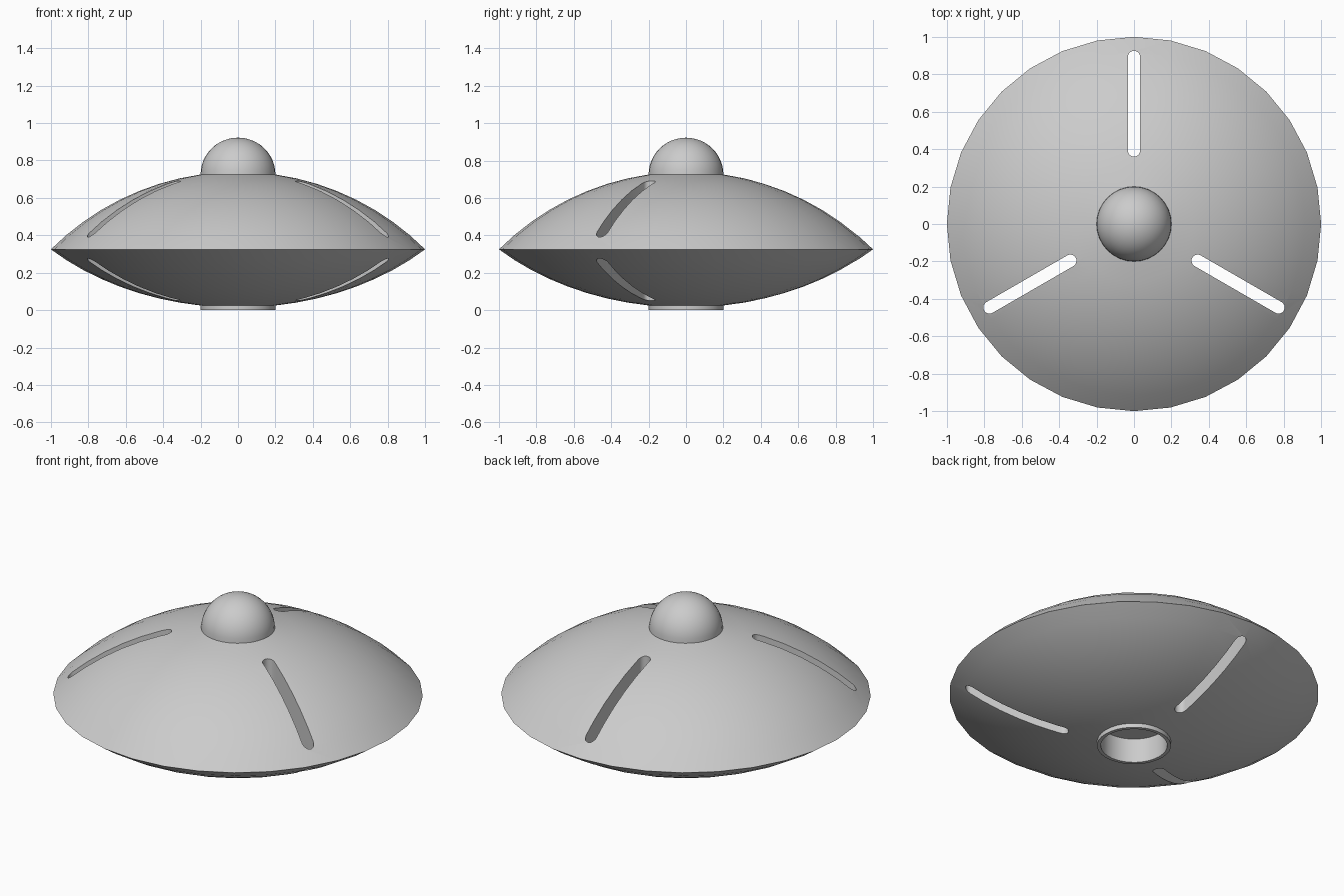
import bpy, bmesh, math

if "Cube" in bpy.data.objects:
    bpy.data.objects.remove(bpy.data.objects["Cube"])

RIM_Z, R = 0.325, math.sqrt(2)
SEGMENTS = 32


def make_object(name, bm):
    bmesh.ops.recalc_face_normals(bm, faces=bm.faces)
    mesh = bpy.data.meshes.new(name)
    bm.to_mesh(mesh)
    bm.free()
    obj = bpy.data.objects.new(name, mesh)
    bpy.context.collection.objects.link(obj)
    return obj


def cap_height(r):
    """Height of the shallow spherical cap above the rim plane."""
    return math.sqrt(R * R - r * r) - 1


# Saucer profile: blind socket, foot ring, lower shell, rim, upper shell, dome
a0 = math.asin(0.2 / R)
radii = [R * math.sin(a0 + (math.pi / 4 - a0) * i / 8) for i in range(9)]
profile = [(0, 0.145), (0.18, 0.145), (0.18, 0), (0.2, 0)]
profile += [(r, RIM_Z - 0.75 * cap_height(r)) for r in radii]
profile += [(r, RIM_Z + cap_height(r)) for r in reversed(radii[:-1])]
for i in range(1, 13):
    a = math.pi / 2 * i / 12
    profile.append((0.2 * math.cos(a) if i < 12 else 0, 0.725 + 0.197 * math.sin(a)))

bm = bmesh.new()
verts = [bm.verts.new((r, 0, z)) for r, z in profile]
edges = [bm.edges.new(pair) for pair in zip(verts, verts[1:])]
bmesh.ops.spin(bm, geom=verts + edges, cent=(0, 0, 0), axis=(0, 0, 1),
               angle=math.tau, steps=SEGMENTS, use_duplicate=False)
bmesh.ops.remove_doubles(bm, verts=bm.verts, dist=1e-5)
saucer = make_object("saucer_body", bm)

# Three round-ended slots cut right through the saucer
HALF = 0.033
bm = bmesh.new()
for turn in (90, 210, 330):
    t = math.radians(turn)
    outline = []
    for centre, start in ((0.925 - HALF, -90), (0.36 + HALF, 90)):
        for i in range(11):
            a = math.radians(start + 18 * i)
            x, y = centre + HALF * math.cos(a), HALF * math.sin(a)
            outline.append((x * math.cos(t) - y * math.sin(t),
                            x * math.sin(t) + y * math.cos(t), -0.2))
    face = bm.faces.new([bm.verts.new(p) for p in outline])
    ext = bmesh.ops.extrude_face_region(bm, geom=[face])
    bmesh.ops.translate(bm, vec=(0, 0, 1.4),
                        verts=[v for v in ext["geom"] if isinstance(v, bmesh.types.BMVert)])
cutter = make_object("slot_cutter", bm)
cutter.hide_render = True

mod = saucer.modifiers.new("slots", 'BOOLEAN')
mod.operation = 'DIFFERENCE'
mod.solver = 'EXACT'
mod.object = cutter
bpy.context.view_layer.objects.active = saucer
saucer.select_set(True)
bpy.ops.object.modifier_apply(modifier=mod.name)
bpy.data.objects.remove(cutter)

bpy.ops.object.shade_smooth_by_angle(angle=math.radians(30))
